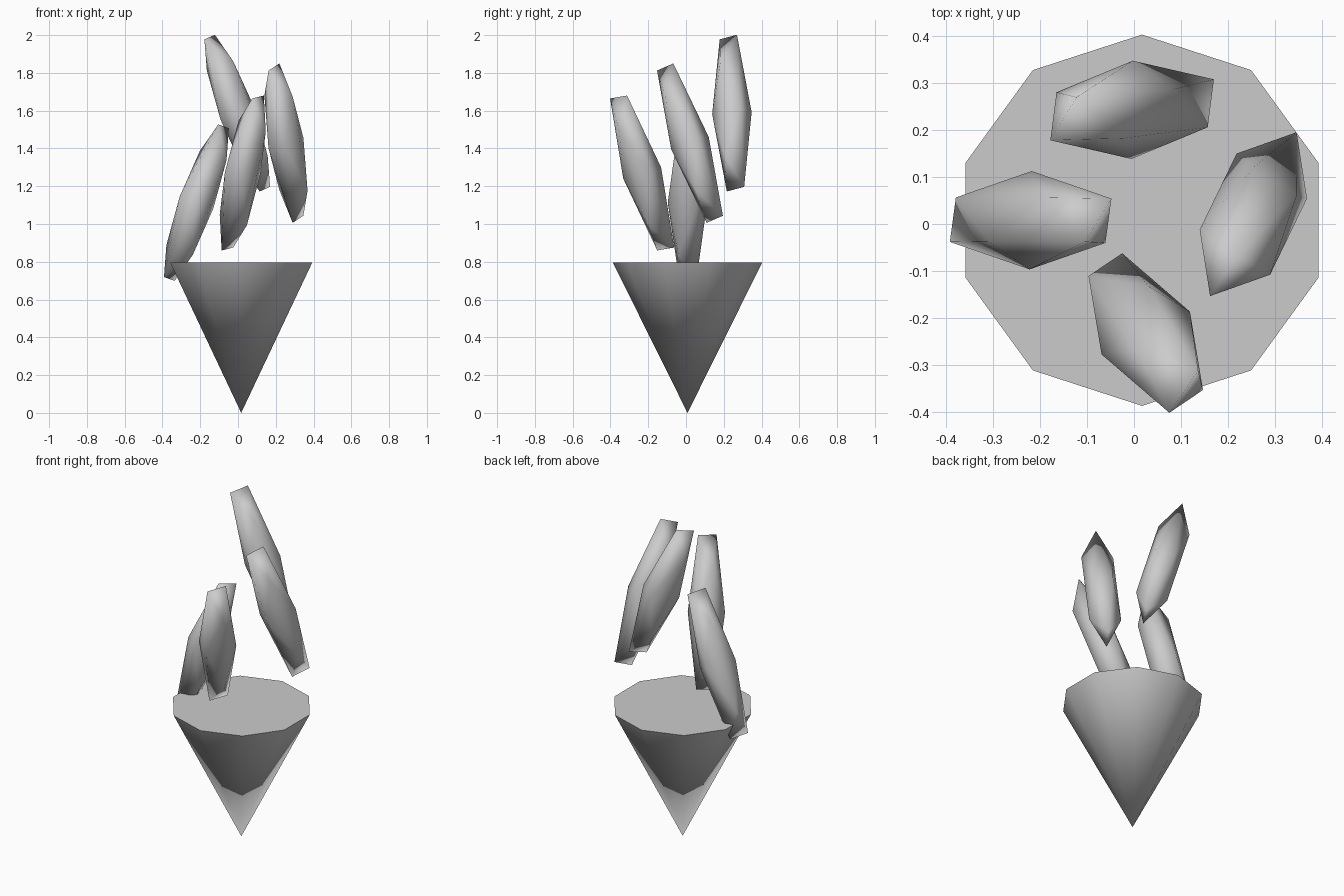
import bpy
import bmesh
import math
from mathutils import Matrix, Vector

cube = bpy.data.objects.get("Cube")
if cube:
    bpy.data.objects.remove(cube, do_unlink=True)

grey = bpy.data.materials.new("light grey")
grey.use_nodes = True
colour = (0.6, 0.6, 0.6, 1)
grey.diffuse_color = colour
grey.node_tree.nodes["Principled BSDF"].inputs["Base Color"].default_value = colour


def make_object(name, bm):
    """Turn a bmesh into a smooth shaded grey object."""
    bmesh.ops.recalc_face_normals(bm, faces=bm.faces)
    for face in bm.faces:
        face.smooth = True
    mesh = bpy.data.meshes.new(name)
    bm.to_mesh(mesh)
    bm.free()
    mesh.materials.append(grey)
    obj = bpy.data.objects.new(name, mesh)
    bpy.context.collection.objects.link(obj)
    return obj


# Upside-down ten-sided cone with a crisp flat top
RADIUS, HEIGHT, SIDES = 0.395, 0.795, 10
bm = bmesh.new()
apex = bm.verts.new((0, 0, 0))
rim = []
for i in range(SIDES):
    angle = math.pi / 2 + i * math.tau / SIDES
    rim.append(bm.verts.new((RADIUS * math.cos(angle), RADIUS * math.sin(angle), HEIGHT)))
bm.faces.new(rim)
for i in range(SIDES):
    bm.faces.new((apex, rim[i], rim[i - 1]))
for edge in bm.edges:
    edge.smooth = apex in edge.verts
cone = make_object("cone", bm)
cone.location = (0.017, 0.008, 0)

# Shards: stretched icosahedra with an edge at each tip
PHI = (1 + math.sqrt(5)) / 2
WIDTH, LENGTH = 0.055, 0.265
TWIST = Matrix.Rotation(math.radians(-33), 4, "Z")


def make_shard(name, centre, lean):
    bm = bmesh.new()
    for a in (-1, 1):
        for b in (-PHI, PHI):
            for corner in ((0, a, b), (a, b, 0), (b, 0, a)):
                bm.verts.new(corner)
    bmesh.ops.convex_hull(bm, input=bm.verts)
    tilt = Vector((0, 0, 1)).rotation_difference(Vector(lean)).to_matrix().to_4x4()
    stretch = Matrix.Diagonal((WIDTH, WIDTH, LENGTH, 1))
    bm.transform(tilt @ TWIST @ stretch)
    make_object(name, bm).location = centre


make_shard("shard_back", (-0.004, 0.243, 1.587), (-0.146, -0.019, 0.402))
make_shard("shard_left", (0.254, 0.021, 1.428), (-0.064, -0.132, 0.406))
make_shard("shard_front", (0.025, -0.232, 1.27), (0.081, -0.125, 0.403))
make_shard("shard_right", (-0.22, 0.008, 1.113), (0.143, 0, 0.402))
